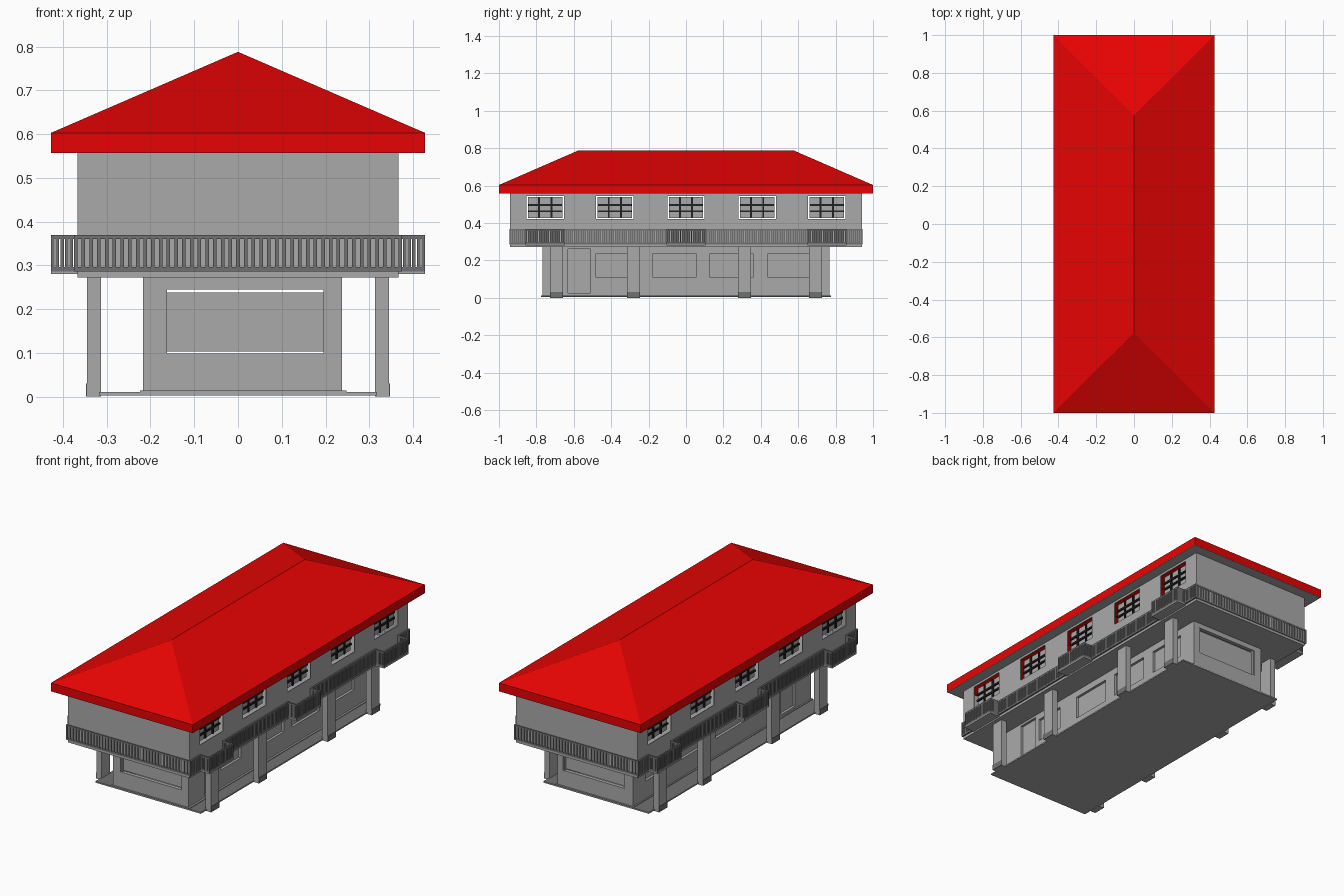
import bpy, bmesh
from mathutils import Vector, Matrix

cube = bpy.data.objects.get("Cube")
if cube:
    bpy.data.objects.remove(cube, do_unlink=True)


def material(name, rgb):
    m = bpy.data.materials.new(name)
    m.use_nodes = True
    m.diffuse_color = (*rgb, 1)
    m.node_tree.nodes["Principled BSDF"].inputs["Base Color"].default_value = (*rgb, 1)
    return m


GREY = material("grey plaster", (0.402, 0.402, 0.402))
DARK = material("dark grey metal", (0.165, 0.165, 0.165))
RED = material("red roof", (0.8, 0.001, 0.001))
BLACK = material("black bars", (0.015, 0.015, 0.015))


def finish(name, bm, mat):
    mesh = bpy.data.meshes.new(name)
    bm.to_mesh(mesh)
    bm.free()
    mesh.materials.append(mat)
    ob = bpy.data.objects.new(name, mesh)
    bpy.context.collection.objects.link(ob)
    return ob


def boxes(name, items, mat=GREY):
    """One object from boxes given as (x0, x1, y0, y1, z0, z1)."""
    bm = bmesh.new()
    for x0, x1, y0, y1, z0, z1 in items:
        centre = Vector((x0 + x1, y0 + y1, z0 + z1)) / 2
        size = Matrix.Diagonal((x1 - x0, y1 - y0, z1 - z0, 1))
        bmesh.ops.create_cube(bm, size=1, matrix=Matrix.Translation(centre) @ size)
    return finish(name, bm, mat)


def cut(ob, items):
    cutter = boxes("cutter", items)
    cutter.hide_render = True
    mod = ob.modifiers.new("openings", "BOOLEAN")
    mod.operation, mod.solver, mod.object = "DIFFERENCE", "EXACT", cutter
    bpy.context.view_layer.objects.active = ob
    bpy.ops.object.modifier_apply(modifier=mod.name)
    bpy.data.objects.remove(cutter, do_unlink=True)


# Hipped roof shell with eave band
EX, EY, EAVE, TOP, RIDGE = 0.427, 1.0, 0.603, 0.788, 0.575
bm = bmesh.new()
corners = [(-EX, -EY), (EX, -EY), (EX, EY), (-EX, EY)]
low = [bm.verts.new((x, y, 0.557)) for x, y in corners]
eave = [bm.verts.new((x, y, EAVE)) for x, y in corners]
front, back = (bm.verts.new((0, y, TOP)) for y in (-RIDGE, RIDGE))
for i in range(4):
    j = (i + 1) % 4
    bm.faces.new((low[i], low[j], eave[j], eave[i]))
bm.faces.new((eave[0], eave[1], front))
bm.faces.new((eave[1], eave[2], back, front))
bm.faces.new((eave[2], eave[3], back))
bm.faces.new((eave[3], eave[0], front, back))
finish("roof", bm, RED)

# Soffit ring under the eaves
WX, WY, T = 0.367, 0.94, 0.004
soffit = boxes("soffit", [(-EX + .002, EX - .002, -EY + .002, EY - .002, 0.557, 0.561)])
cut(soffit, [(-WX + T, WX - T, -WY + T, WY - T, 0.5, 0.6)])

# Upper storey: thin open-topped shell with window openings on both sides
upper = boxes("upper_storey", [(-WX, WX, -WY, WY, 0.272, 0.557)])
cut(upper, [(-WX + T, WX - T, -WY + T, WY - T, 0.29, 0.6)])
WIN_Y = [-0.753, -0.38, 0, 0.38, 0.753]
HALF, Z0, Z1 = 0.1, 0.42, 0.545
cut(upper, [(-0.5, 0.5, y - HALF, y + HALF, Z0, Z1) for y in WIN_Y])

# Recessed panes with a gap around them, and bars in front
panes, bars = [], []
for y in WIN_Y:
    for s in (-1, 1):
        def plate(near, far, *rest):
            return (*sorted((s * near, s * far)), *rest)
        panes.append(plate(WX - .022, WX - .018, y - HALF + .008, y + HALF - .008, Z0 + .007, Z1 - .007))
        for d in (-0.033, 0.033):
            bars.append(plate(WX - .018, WX - .011, y + d - .005, y + d + .005, Z0 + .008, Z1 - .008))
        for z in (0.463, 0.497):
            bars.append(plate(WX - .018, WX - .01, y - HALF + .009, y + HALF - .009, z - .005, z + .005))
boxes("upper_window_panes", panes)
boxes("upper_window_bars", bars, BLACK)

# Railing path around the storey, stepping out at three balconies per side
R = WX + 0.004
side = [(R, -WY)]
BALCONY = [-0.753, 0, 0.753]
for y in BALCONY:
    a, b = y - HALF, y + HALF
    side += [(R, a), (EX - .004, a), (EX - .004, b), (R, b)]
side.append((R, WY))
path = side + [(-x, -y) for x, y in side]

rails, balusters = [], []
for (xa, ya), (xb, yb) in zip(path, path[1:] + path[:1]):
    x0, x1, y0, y1 = min(xa, xb), max(xa, xb), min(ya, yb), max(ya, yb)
    w = 0.004
    for z, h in ((0.286, 0.01), (0.36, 0.009)):
        rails.append((x0 - w, x1 + w, y0 - w, y1 + w, z, z + h))
    # balusters stand closer together along the sides than across the ends
    step = 0.0175 if x1 - x0 > WX else 0.0115
    n = max(2, round((x1 - x0 + y1 - y0) / step))
    for i in range(n):
        x, y = xa + (xb - xa) * i / n, ya + (yb - ya) * i / n
        balusters.append((x - w, x + w, y - w, y + w, 0.294, 0.362))
boxes("railing_rails", rails, DARK)
boxes("railing_balusters", balusters, DARK)
boxes("balcony_slabs", [(-EX, EX, y - HALF - .004, y + HALF + .004, 0.28, 0.289) for y in BALCONY])

# Ground storey: hollow walls with a wide end window, side windows and a door
GX0, GX1, GY, G = -0.217, 0.238, 0.768, 0.02
ground = boxes("ground_storey", [(GX0, GX1, -GY, GY, 0.005, 0.273)])
cut(ground, [(GX0 + G, GX1 - G, -GY + G, GY - G, 0.015, 0.268)])
SIDE_WIN = [(-0.485, -0.315), (-0.18, 0.055), (0.125, 0.36), (0.435, 0.66)]
DOOR = (-0.63, -0.51)
holes = [(-0.5, 0.5, a, b, 0.11, 0.235) for a, b in SIDE_WIN]
holes.append((-0.5, 0.5, *DOOR, 0.025, 0.26))
cut(ground, holes)
cut(ground, [(-0.17, 0.203, -1, 1, 0.098, 0.245)])

fill, frames = [], []
for x in (GX0 + .014, GX1 - .018):
    fill += [(x, x + .004, a, b, 0.11, 0.235) for a, b in SIDE_WIN]
    fill.append((x, x + .004, *DOOR, 0.025, 0.26))
for y in (-GY + .014, GY - .018):
    fill.append((-0.162, 0.195, y, y + .004, 0.103, 0.238))
for y in (-GY + .002, GY - .018):
    frames += [(x, x + .008, y, y + .016, 0.098, 0.245) for x in (-0.17, 0.195)]
boxes("ground_panes_and_doors", fill)
boxes("end_window_jambs", frames)

# Base slab with a darker walking surface, and the wall plinth
slab = boxes("base_slab", [(-0.318, 0.318, -0.775, 0.775, 0.003, 0.01)])
slab.data.materials.append(DARK)
for face in slab.data.polygons:
    face.material_index = int(face.normal.z > 0.5)
boxes("plinth", [(GX0 - .007, GX1 + .01, -0.773, 0.773, 0.004, 0.014)])

# Pillars with dark kick plates on their outer faces
pillars, plates = [], []
for y in (-0.692, -0.28, 0.313, 0.692):
    for s in (-1, 1):
        x = s * 0.329
        pillars.append((x - .016, x + .016, y - .035, y + .035, 0, 0.273))
        face = s * 0.346
        plates.append((face - .001, face + .001, y - .035, y + .035, 0, 0.03))
boxes("pillars", pillars)
boxes("pillar_kick_plates", plates, DARK)
